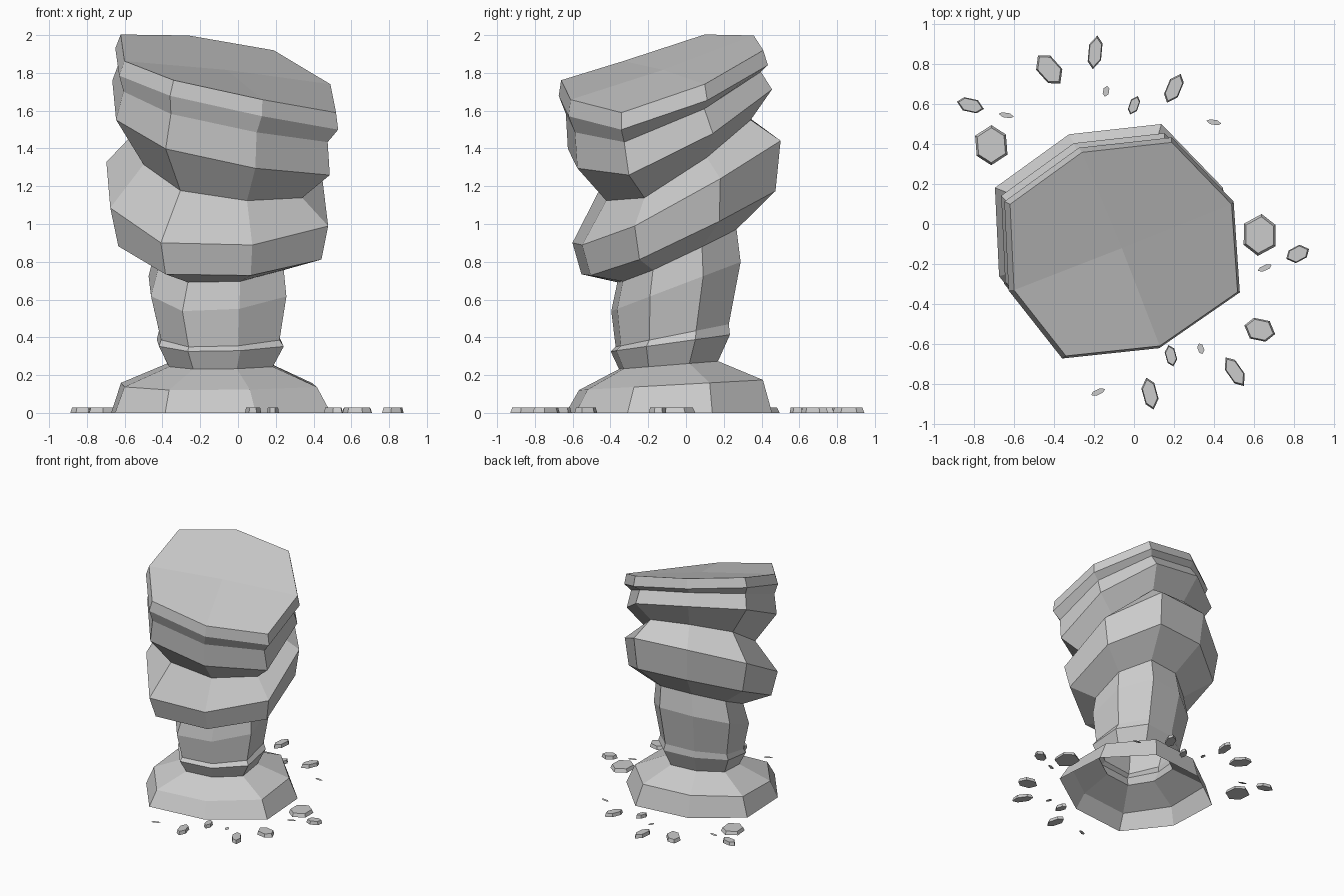
import bpy, bmesh
from math import cos, sin, radians

# Irregular octagon shared by every layer of the column (counter-clockwise)
OCT = [(-.56, .22), (-.54, -.21), (-.28, -.54), (.19, -.49),
       (.58, -.22), (.55, .22), (.25, .53), (-.20, .48)]
WARP = [-.005, -.025, .025, .02, -.03, -.005, .02, .005]

# Layers from ground to top: scale, centre x, centre y, height, x tilt, y tilt
LAYERS = [
    (1.02, -.10, -.085, 0.0, 0, 0),
    (.91, -.11, -.075, .148, 0, .055),
    (.49, -.10, -.09, .253, 0, .08),
    (.59, -.10, -.08, .37, 0, .14),
    (.56, -.105, -.07, .41, 0, .20),
    (.64, -.115, -.05, .67, 0, .38),
    (.59, -.10, -.045, .83, -.03, .46),
    (.96, -.115, -.035, .95, -.06, .46),
    (1.03, -.12, -.045, 1.165, -.077, .53),
    (.75, -.095, -.055, 1.345, -.20, .57),
    (1.01, -.10, -.08, 1.53, -.25, .42),
    (.965, -.085, -.115, 1.67, -.24, .34),
    (1.035, -.07, -.115, 1.735, -.24, .27),
    (1.0, -.061, -.121, 1.816, -.237, .27),
]

# Rocks: x, y, half length, half width, angle
ROCKS = [
    (-.82, .595, .07, .036, -18), (-.425, .775, .09, .055, -55),
    (-.195, .86, .085, .036, 80), (0, .595, .05, .025, 65),
    (.2, .68, .08, .038, 62), (-.715, .395, .10, .085, 85),
    (.63, -.055, .105, .088, 80), (.82, -.15, .062, .04, 20),
    (.63, -.53, .08, .058, -20), (.505, -.74, .085, .038, -60),
    (.185, -.66, .055, .028, -80), (.08, -.85, .082, .038, -80),
]
CHIPS = [
    (-.14, .665, .028, .016, 75), (-.64, .545, .038, .013, -12),
    (.4, .51, .038, .013, -12), (.655, -.22, .038, .014, 22),
    (.335, -.625, .028, .016, -75), (-.18, -.842, .038, .014, 22),
]
HEX = [(1, .1), (.4, 1), (-.6, .8), (-1, -.1), (-.4, -1), (.6, -.8)]


def bridge(bm, a, b):
    n = len(a)
    for i in range(n):
        j = (i + 1) % n
        bm.faces.new((a[i], a[j], b[j], b[i]))


def finish(bm, name):
    me = bpy.data.meshes.new(name)
    bm.to_mesh(me)
    bm.free()
    bpy.context.collection.objects.link(bpy.data.objects.new(name, me))


# Stacked, tilted rock column, open underneath
bm = bmesh.new()
rings = []
for s, cx, cy, z, a, b in LAYERS:
    rings.append([bm.verts.new((cx + s * x, cy + s * y,
                                z + s * (a * x + b * y) - w * a / .24))
                  for (x, y), w in zip(OCT, WARP)])
for lo, hi in zip(rings, rings[1:]):
    bridge(bm, lo, hi)
mid = bm.verts.new((LAYERS[-1][1], LAYERS[-1][2], LAYERS[-1][3]))
top = rings[-1]
for i in range(0, 8, 2):
    bm.faces.new((top[i - 1], top[i], top[(i + 1) % 8], mid))
finish(bm, "stone_column")


def outline(bm, rock, k, z):
    x, y, l, w, ang = rock
    c, s = cos(radians(ang)), sin(radians(ang))
    return [bm.verts.new((x + k * (l * u * c - w * v * s),
                          y + k * (l * u * s + w * v * c), z)) for u, v in HEX]


# Loose rocks around the base
for n, rock in enumerate(ROCKS):
    bm = bmesh.new()
    lo, hi = outline(bm, rock, 1, 0), outline(bm, rock, .87, .028)
    bridge(bm, lo, hi)
    bm.faces.new(hi)
    bm.faces.new(lo[::-1])
    finish(bm, f"loose_rock_{n + 1}")

# Flat chips
bm = bmesh.new()
for rock in CHIPS:
    bm.faces.new(outline(bm, rock, 1, .004))
finish(bm, "flat_chips")
